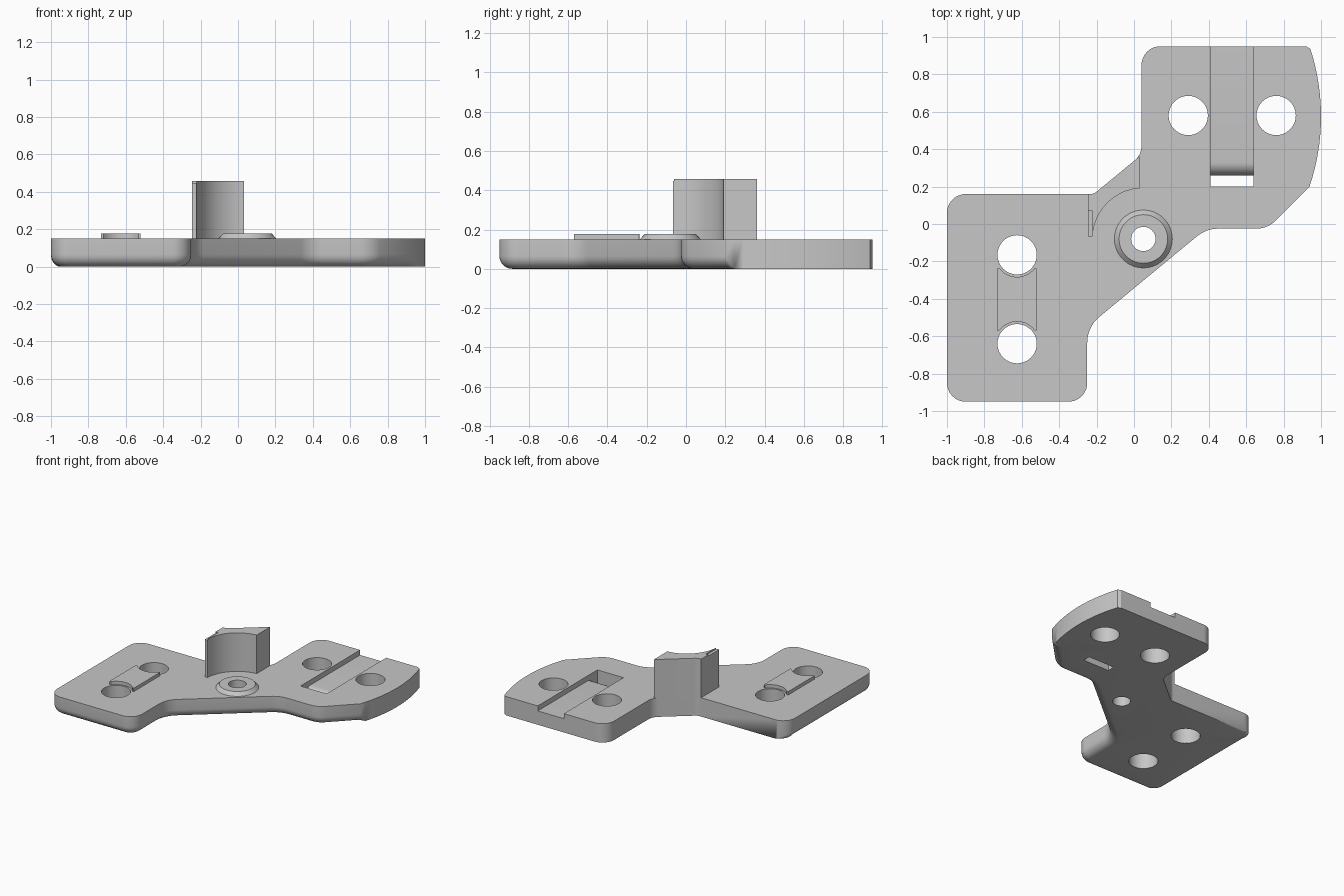
import bpy, bmesh, math
from mathutils import Vector

if "Cube" in bpy.data.objects:
    bpy.data.objects.remove(bpy.data.objects["Cube"])

grey = bpy.data.materials.new("plain grey")
grey.use_nodes = True
grey.diffuse_color = (0.57, 0.57, 0.57, 1)
grey.node_tree.nodes["Principled BSDF"].inputs["Base Color"].default_value = (0.57, 0.57, 0.57, 1)

TOP = 0.15
DEEP = -0.1
HOLE_R = 0.105
PIVOT = (0.05, -0.08)


def arc(centre, radius, a0, a1, n):
    """Points along an arc, angles in degrees."""
    angles = [math.radians(a0 + (a1 - a0) * i / n) for i in range(n + 1)]
    return [Vector((centre[0] + radius * math.cos(a), centre[1] + radius * math.sin(a))) for a in angles]


def rounded(corners, n=8):
    """Closed outline from (x, y, radius) corners."""
    out = []
    for i, (x, y, r) in enumerate(corners):
        p = Vector((x, y))
        if r == 0:
            out.append(p)
            continue
        a = (Vector(corners[i - 1][:2]) - p).normalized()
        b = (Vector(corners[(i + 1) % len(corners)][:2]) - p).normalized()
        half = a.angle(b) / 2
        centre = p + (a + b).normalized() * (r / math.sin(half))
        reach = r / math.tan(half)
        start, end = p + a * reach - centre, p + b * reach - centre
        for k in range(n + 1):
            out.append(centre + start.lerp(end, k / n).normalized() * r)
    return out


def loft(name, rings, closed=False):
    """Skin a stack of rings; cap the ends, or join last ring to first."""
    bm = bmesh.new()
    loops = [[bm.verts.new(v) for v in ring] for ring in rings]
    pairs = list(zip(loops, loops[1:]))
    if closed:
        pairs.append((loops[-1], loops[0]))
    else:
        bm.faces.new(loops[0][::-1])
        bm.faces.new(loops[-1])
    for lo, hi in pairs:
        for i in range(len(lo)):
            j = (i + 1) % len(lo)
            bm.faces.new((lo[i], lo[j], hi[j], hi[i]))
    bmesh.ops.remove_doubles(bm, verts=bm.verts, dist=0.0001)
    bmesh.ops.recalc_face_normals(bm, faces=bm.faces)
    mesh = bpy.data.meshes.new(name)
    bm.to_mesh(mesh)
    bm.free()
    mesh.materials.append(grey)
    ob = bpy.data.objects.new(name, mesh)
    bpy.context.collection.objects.link(ob)
    return ob


def prism(name, outline, z0, z1):
    return loft(name, [[(p.x, p.y, z) for p in outline] for z in (z0, z1)])


def cut(ob, cutters):
    """Subtract the cutters and remove them."""
    for c in cutters:
        c.hide_render = True
        mod = ob.modifiers.new("cut", 'BOOLEAN')
        mod.operation, mod.solver, mod.object = 'DIFFERENCE', 'EXACT', c
    graph = bpy.context.evaluated_depsgraph_get()
    mesh = bpy.data.meshes.new_from_object(ob.evaluated_get(graph))
    ob.modifiers.clear()
    ob.data = mesh
    for c in cutters:
        bpy.data.objects.remove(c)


def smooth(ob):
    bpy.ops.object.select_all(action='DESELECT')
    ob.select_set(True)
    bpy.context.view_layer.objects.active = ob
    bpy.ops.object.shade_smooth_by_angle(angle=math.radians(30))


# Plate outline: the front run has a rounded lower edge, the back run is square
front_corners = [(-1, 0.16, 0.1), (-1, -0.95, 0.1), (-0.25, -0.95, 0.1), (-0.25, -0.55, 0.18),
                 (0.386, -0.025, 0.18), (0.715, -0.025, 0.15)]
bulge = [(p.x, p.y, 0) for p in arc((-0.17, 0.575), 1.17, -18.7, 18, 16)]
back_corners = [(0.92, 0.95, 0), (0.04, 0.95, 0.1), (0.04, 0.37, 0.1), (-0.215, 0.16, 0.06)]
outline = rounded(front_corners + bulge + back_corners)
count = len(outline)
front_end = len(front_corners) * 9

# Inward direction and edge rounding amount for each outline point
inward, amount = [], []
for i, p in enumerate(outline):
    d0 = (p - outline[i - 1]).normalized()
    d1 = (outline[(i + 1) % count] - p).normalized()
    n = Vector((-d0.y - d1.y, d0.x + d1.x)).normalized()
    inward.append(n / max(0.5, n.dot(Vector((-d0.y, d0.x)))))
    amount.append(0.065 * min(1, i / 8) if i <= front_end else 0)

rings = []
for k in range(7):
    a = math.pi / 2 * k / 6
    rings.append([(*(p + n * w * (1 - math.sin(a))), w * (1 - math.cos(a)))
                  for p, n, w in zip(outline, inward, amount)])
rings.append([(p.x, p.y, TOP) for p in outline])
plate = loft("base_plate", rings)

# Holes through the plate
pad_holes = [(-0.625, -0.165), (-0.625, -0.64), (0.29, 0.58), (0.76, 0.58)]
cutters = [prism("hole_cutter", arc(c, HOLE_R, 0, 351, 39), DEEP, 0.4) for c in pad_holes]
cutters.append(prism("pivot_cutter", arc(PIVOT, 0.065, 0, 350, 35), DEEP, 0.4))

# Groove with a curved run down into a through slot
profile = [Vector((0.2, DEEP)), Vector((0.26, DEEP))]
profile += arc((0.33, 0.04), 0.07, 180, 90, 8)
profile += [Vector((1.1, 0.11)), Vector((1.1, 0.3)), Vector((0.2, 0.3))]
cutters.append(loft("groove_cutter", [[(x, p.x, p.y) for p in profile] for x in (0.41, 0.64)]))
cut(plate, cutters)

# Upright post with a hollow front face around the pivot
post_corners = [(-0.245, 0.07, 0), (-0.245, 0.16, 0), (-0.215, 0.16, 0.06), (0.03, 0.362, 0)]
hollow = [(p.x, p.y, 0) for p in arc(PIVOT, 0.272, 94, 172, 20)]
post = prism("post", rounded(post_corners + hollow + [(-0.222, -0.06, 0), (-0.222, 0.07, 0)]), TOP - 0.02, 0.457)
fin = prism("post_fin", rounded([(-0.245, -0.067, 0), (-0.222, -0.067, 0), (-0.222, 0.07, 0),
                                 (-0.245, 0.07, 0)]), TOP - 0.02, 0.447)

# Raised conical collar around the pivot hole
collar_profile = [(0.065, TOP - 0.01), (0.155, TOP - 0.01), (0.155, TOP), (0.13, 0.177), (0.065, 0.177)]
collar = loft("pivot_collar", [[(p.x, p.y, z) for p in arc(PIVOT, r, 0, 350, 35)]
                               for r, z in collar_profile], closed=True)

# Raised key between the two left holes, hollowed at both ends
lower = arc((-0.625, -0.64), 0.118, 143, 37, 14)
upper = arc((-0.625, -0.165), 0.118, -37, -143, 14)
sides = [Vector((-0.52, -0.57)), Vector((-0.52, -0.238)), Vector((-0.733, -0.238)), Vector((-0.733, -0.57))]
key = prism("raised_key", lower + sides[:2] + upper + sides[2:], TOP - 0.02, 0.177)

for ob in (plate, post, fin, collar, key):
    smooth(ob)
